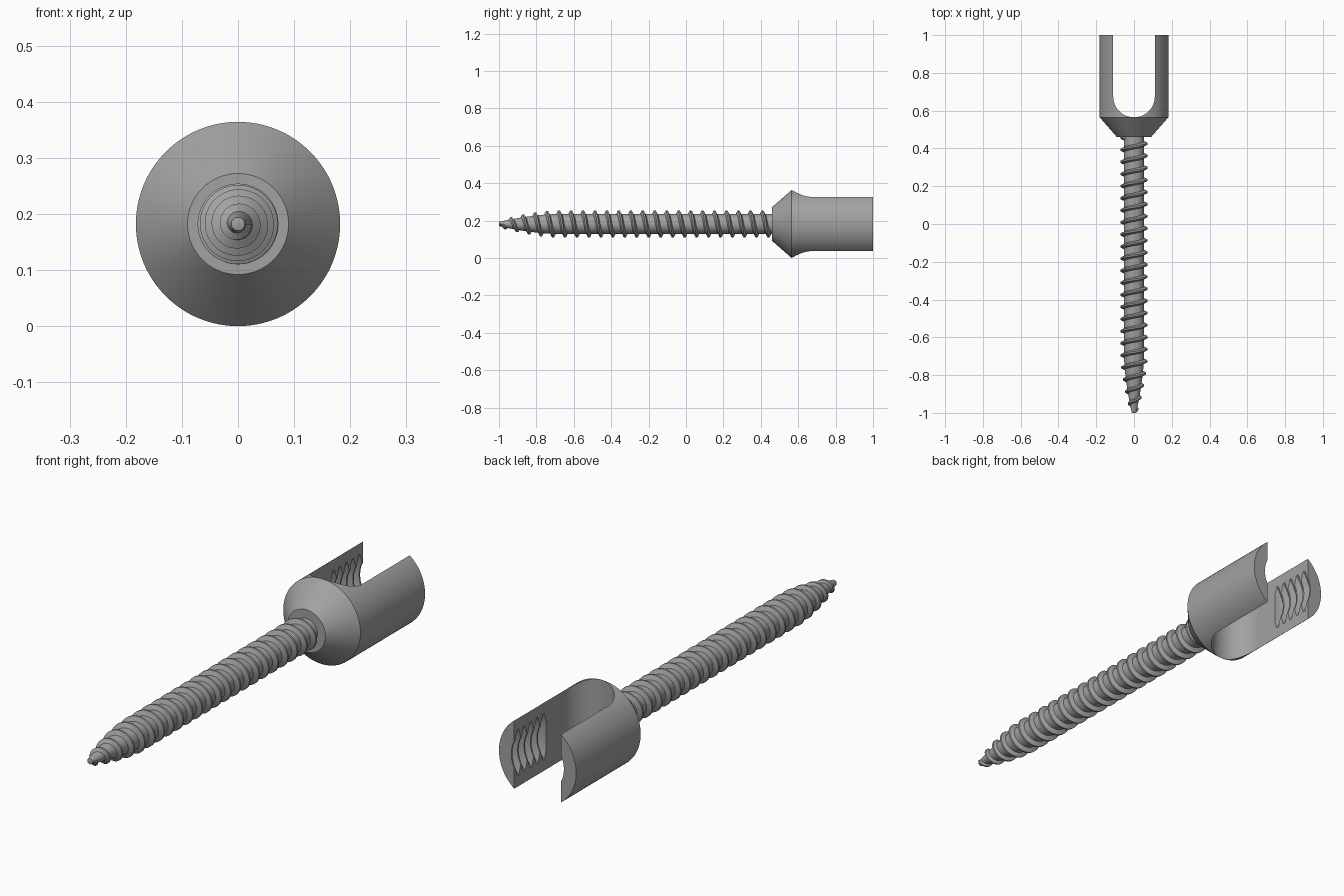
import bpy, bmesh
from math import sin, cos, pi, radians

if "Cube" in bpy.data.objects:
    bpy.data.objects.remove(bpy.data.objects["Cube"])

AXIS_Z = 0.182
metal = bpy.data.materials.new("grey metal")
metal.use_nodes = True
GREY = (0.36, 0.36, 0.36, 1)
metal.diffuse_color = GREY
metal.node_tree.nodes["Principled BSDF"].inputs["Base Color"].default_value = GREY


def make(name, rings, closed_rings=True):
    """Skin a list of point rings, cap both ends and smooth the result."""
    bm = bmesh.new()
    rows = [[bm.verts.new(p) for p in ring] for ring in rings]
    n = len(rows[0])
    for a, b in zip(rows, rows[1:]):
        for i in range(n if closed_rings else n - 1):
            j = (i + 1) % n
            bm.faces.new((a[i], a[j], b[j], b[i]))
    bm.faces.new(rows[0])
    bm.faces.new(rows[-1])
    bmesh.ops.recalc_face_normals(bm, faces=bm.faces[:])
    mesh = bpy.data.meshes.new(name)
    bm.to_mesh(mesh)
    bm.free()
    mesh.materials.append(metal)
    ob = bpy.data.objects.new(name, mesh)
    bpy.context.collection.objects.link(ob)
    return ob


def polar(r, angle, y):
    return (r * cos(angle), y, AXIS_Z + r * sin(angle))


def lathe(name, profile, sides=96):
    return make(name, [[polar(r, 2 * pi * i / sides, y) for i in range(sides)]
                       for r, y in profile])


def smooth(ob, angle=30):
    bpy.ops.object.select_all(action='DESELECT')
    bpy.context.view_layer.objects.active = ob
    ob.select_set(True)
    bpy.ops.object.shade_smooth_by_angle(angle=radians(angle))


def cut(ob, cutter):
    mod = ob.modifiers.new("cut", 'BOOLEAN')
    mod.operation, mod.solver, mod.object = 'DIFFERENCE', 'EXACT', cutter
    bpy.context.view_layer.objects.active = ob
    bpy.ops.object.modifier_apply(modifier=mod.name)
    bpy.data.objects.remove(cutter)


# Head: cone and cylinder
head = lathe("head", [(0.09, 0.46), (0.182, 0.565), (0.182, 1.0)], 128)

# U-shaped slot through the head
SLOT = 0.11
outline = [(SLOT * cos(pi + pi * i / 32), 0.675 + SLOT * sin(pi + pi * i / 32))
           for i in range(33)] + [(SLOT, 1.1), (-SLOT, 1.1)]
cut(head, make("slot_cutter", [[(x, y, z) for x, y in outline] for z in (-0.1, 0.5)]))

# Threaded bore between the two cheeks
START, STEP = 0.785, 0.043
bore = [(0.124, START)]
for k in range(5):
    y = START + k * STEP
    bore += [(0.147, y + 0.012), (0.147, y + 0.022), (0.124, y + 0.036), (0.124, y + STEP)]
bore.append((0.124, 1.05))
cut(head, lathe("bore_cutter", bore))
smooth(head)


# Shank with a tapered tip
def taper(y):
    t = min(1, max(0, (y + 1) / 0.3))
    return 1 - (1 - t) ** 1.6


def core(y):
    return 0.012 + 0.041 * taper(y)


levels = [-1 + 0.02 * i for i in range(16)] + [0.47]
smooth(lathe("shank", [(0.004, -1.0)] + [(core(y), y + 0.002) for y in levels], 64))

# Helical thread ridge
PITCH, TURN = 0.064, 48
steps = int(1.445 / PITCH * TURN)
ridge = []
for s in range(steps + 1):
    y = -0.983 + PITCH * s / TURN
    a = -2 * pi * s / TURN
    r = core(y)
    crest = r + 0.007 + 0.012 * taper(y)
    ridge.append([polar(r - 0.006, a, y - 0.015), polar(crest, a, y - 0.004),
                  polar(crest, a, y + 0.004), polar(r - 0.006, a, y + 0.015)])
smooth(make("thread", ridge))
